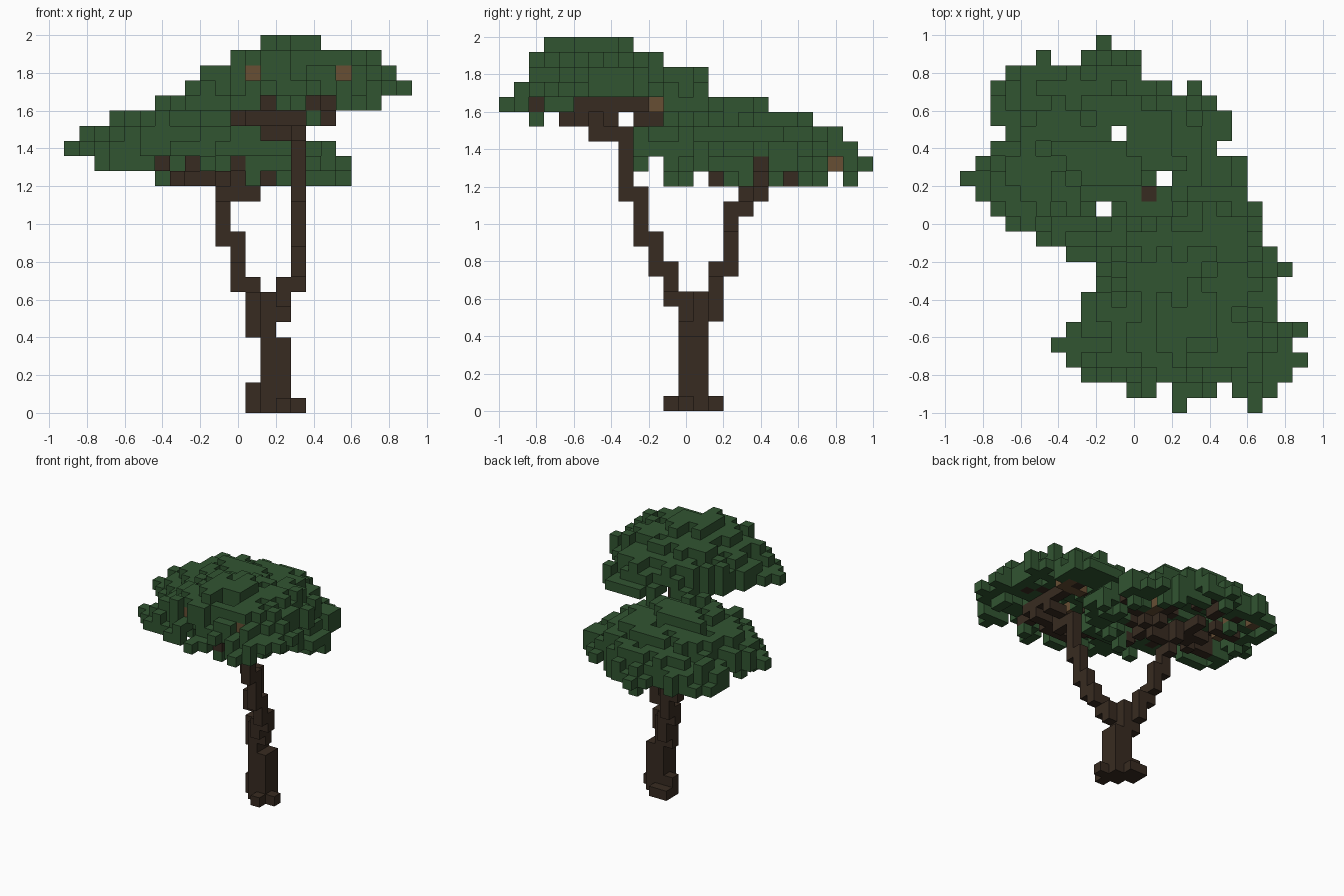
import bpy
import bmesh
import random
from mathutils import Vector

if "Cube" in bpy.data.objects:
    bpy.data.objects.remove(bpy.data.objects["Cube"])

random.seed(5)
CELL = 0.08
ORIGIN = Vector((-0.92, -1.0, 0.0))


def material(name, rgb):
    m = bpy.data.materials.new(name)
    m.diffuse_color = (*rgb, 1)
    m.use_nodes = True
    m.node_tree.nodes["Principled BSDF"].inputs["Base Color"].default_value = m.diffuse_color
    return m


LEAF = material("leaf green", (0.031, 0.090, 0.031))
BARK = material("dark bark", (0.039, 0.024, 0.015))
TWIG = material("light bark", (0.135, 0.077, 0.034))


def block(i, j, k):
    """Inclusive (start, end) cell ranges."""
    return {(a, b, c) for a in range(i[0], i[1] + 1)
            for b in range(j[0], j[1] + 1) for c in range(k[0], k[1] + 1)}


def path(*pts):
    """Cells along a stepped line through the given cells."""
    out = set()
    for p, q in zip(pts, pts[1:]):
        n = max(1, max(abs(b - a) for a, b in zip(p, q)))
        for s in range(n + 1):
            out.add(tuple(round(a + (b - a) * s / n) for a, b in zip(p, q)))
    return out


# Trunk with root flare and fork
trunk = (block((13, 14), (12, 13), (0, 4)) | block((13, 13), (12, 13), (5, 7))
         | block((12, 12), (13, 13), (5, 7)) | block((12, 12), (14, 14), (6, 7))
         | block((14, 14), (12, 12), (6, 7))
         | {(12, 13, 0), (12, 14, 0), (13, 14, 0), (14, 11, 0), (15, 12, 0),
            (12, 13, 1), (14, 11, 7)})

# Front limb and its spreading branches
front_limb = (path((14, 11, 7), (14, 11, 8), (15, 11, 8), (15, 11, 9), (15, 10, 9),
                   (15, 10, 11), (15, 9, 11), (15, 9, 14), (15, 8, 14), (15, 8, 18), (15, 6, 18))
              | path((15, 7, 18), (13, 7, 18))
              | path((13, 7, 19), (11, 6, 19), (11, 5, 20), (9, 5, 20))
              | path((15, 6, 19), (15, 4, 19), (16, 3, 20), (16, 2, 20))
              | path((16, 5, 19), (17, 5, 19), (17, 5, 20), (17, 4, 20))
              | path((16, 7, 19), (17, 7, 19), (17, 6, 20), (17, 9, 20))
              | path((13, 7, 19), (13, 8, 20), (13, 9, 19), (13, 10, 19), (12, 10, 20))
              | path((14, 4, 19), (12, 4, 19), (11, 3, 20)))

# Back limb and its spreading branches
back_limb = (path((12, 14, 7), (12, 14, 8), (11, 14, 8), (11, 14, 9), (11, 15, 9),
                  (11, 15, 11), (10, 15, 11), (10, 15, 13), (10, 16, 13), (10, 17, 14))
             | path((10, 16, 14), (12, 16, 14))
             | path((10, 17, 15), (7, 17, 15), (6, 18, 16), (4, 18, 16))
             | path((12, 16, 15), (13, 16, 15), (14, 16, 16), (16, 17, 16))
             | path((9, 17, 15), (9, 19, 15), (8, 20, 16), (8, 21, 16))
             | path((9, 16, 15), (7, 15, 15), (6, 14, 16), (4, 14, 16))
             | path((11, 16, 15), (12, 14, 15), (13, 14, 16), (14, 13, 17))
             | path((12, 16, 15), (12, 17, 15), (12, 19, 16), (13, 20, 16)))
wood = trunk | front_limb | back_limb

# Leaf footprints, one entry per row: spans of cells across
FRONT_ROWS = [(14, 15, 19, 20), (11, 13, 14, 17, 18, 21), (8, 22), (7, 23), (6, 22), (7, 23),
              (8, 21), (8, 21), (9, 21), (9, 22), (10, 21), (11, 20), (12, 20), (14, 20), (15, 19)]
BACK_ROWS = [(10, 15), (7, 15), (5, 15), (3, 17), (2, 18), (1, 19), (0, 19), (1, 19), (2, 17),
             (3, 18), (2, 18), (2, 17), (2, 14, 15, 16), (3, 12), (5, 6, 8, 12), (9, 10)]
HOLES = {(9, 13), (13, 15), (10, 18)}


def canopy(rows, first, centre, tiers):
    """Ragged hollow dome: tiers are (level, half width, half depth, i range, j range)."""
    cells = set()
    base = tiers[0][0]
    for j, spans in enumerate(rows, first):
        for a, b in zip(spans[::2], spans[1::2]):
            for i in range(a, b):
                if (i, j) in HOLES:
                    continue
                ok = [t[0] for t in tiers if t[3] <= i <= t[4] and t[5] <= j <= t[6]]
                top = min(ok, default=base)
                for level, w, d, *_ in tiers:
                    r = ((i - centre[0]) / w) ** 2 + ((j - centre[1]) / d) ** 2
                    if r <= random.uniform(0.75, 1.0) and level in ok:
                        top = max(top, level)
                # scattered bumps and dents
                u = random.random()
                if u < 0.22 and top + 1 in ok:
                    top += 1
                elif u > 0.8 and top - 1 in ok:
                    top -= 1
                drop = 2 if random.random() < 0.4 else 1
                cells |= {(i, j, k) for k in range(top - drop, top + 1) if k in ok or k == top}
    return cells


front_leaves = canopy(FRONT_ROWS, 0, (14.75, 6.25), [
    (20, 30, 30, 6, 20, 0, 14), (21, 7.8, 7.4, 8, 22, 1, 14), (22, 6.6, 6.2, 9, 21, 2, 13),
    (23, 5.0, 4.5, 10, 20, 2, 10), (24, 1.7, 2.6, 13, 16, 3, 9)])
back_leaves = canopy(BACK_ROWS, 9, (9, 16), [
    (16, 30, 30, 2, 18, 11, 24), (17, 9.3, 7.6, 0, 17, 9, 23), (18, 7.9, 6.6, 1, 15, 9, 22),
    (19, 6.0, 5.0, 3, 14, 10, 21), (20, 2.8, 1.6, 6, 13, 11, 17)])

# Openings at the rim where the twigs show
for j, inner in ((2, 16), (5, 17), (6, 17), (8, 17), (9, 17), (10, 18)):
    for c in [c for c in front_leaves if c[1] == j and c[2] == 20 and c[0] > inner]:
        front_leaves.remove(c)
        front_leaves.add((c[0], j, 21))
front_leaves -= block((16, 17), (0, 1), (20, 20)) | block((17, 17), (2, 3), (20, 20))
front_leaves |= block((16, 17), (1, 3), (21, 21)) & {(16, 1, 21), (17, 2, 21), (17, 3, 21)}
front_leaves -= block((12, 12), (0, 2), (22, 24)) | block((18, 18), (0, 2), (22, 24))

# Hanging leaf tufts and stray cubes
front_leaves |= {(16, 2, 19), (11, 2, 23), (12, 3, 22), (12, 3, 23), (18, 3, 22), (18, 3, 23),
                 (14, 3, 23), (14, 3, 24), (16, 13, 21), (16, 13, 22)}
back_leaves |= {(6, 20, 15), (16, 15, 15), (17, 15, 15), (18, 16, 15), (16, 18, 15), (9, 9, 16),
                (16, 16, 15), (9, 23, 15), (12, 11, 15), (14, 12, 15), (13, 21, 15), (14, 20, 15),
                (10, 9, 17), (11, 9, 18), (12, 10, 19), (11, 10, 19), (1, 16, 18),
                (12, 11, 16), (13, 11, 16)}
front_leaves -= wood
back_leaves -= wood | front_leaves

# Bare twigs showing through the leaves
light = {(12, 3, 22), (18, 3, 22), (18, 10, 20), (17, 10, 20), (16, 10, 20),
         (13, 17, 16), (13, 18, 16), (6, 20, 16)}
dark = set()
for leaves in (front_leaves, back_leaves):
    for c in sorted(leaves):
        if (c[0], c[1], c[2] + 1) in leaves and (c[0], c[1], c[2] - 1) not in leaves:
            u = random.random()
            inner = c[2] > 15 and all((c[0] + dx, c[1] + dy, c[2]) in leaves or
                                      (c[0] + dx, c[1] + dy, c[2] + 1) in leaves
                                      for dx, dy in ((1, 0), (-1, 0), (0, 1), (0, -1)))
            if inner and u < 0.05:
                light.add(c)
            elif inner and u < 0.25:
                dark.add(c)
for i, group in ((8, light), (6, dark), (11, dark)):
    column = [c for c in back_leaves if c[0] == i and c[2] == 16]
    if column:
        group.add(min(column, key=lambda c: c[1]))
dark.add(max((c for c in back_leaves if c[:2] == (12, 14)), key=lambda c: c[2]))
light -= wood
dark -= light
front_leaves -= light | dark
back_leaves -= light | dark
solid = wood | front_leaves | back_leaves | light | dark

SIDES = [Vector(d) for d in ((1, 0, 0), (-1, 0, 0), (0, 1, 0), (0, -1, 0), (0, 0, 1), (0, 0, -1))]


def build(name, cells, mat):
    """Mesh of the exposed cube faces."""
    bm = bmesh.new()
    for c in sorted(cells):
        mid = Vector(c) + Vector((0.5, 0.5, 0.5))
        for n in SIDES:
            if tuple(int(v) for v in Vector(c) + n) in solid:
                continue
            u = Vector((n.y, n.z, n.x))
            v = n.cross(u)
            bm.faces.new([bm.verts.new(ORIGIN + CELL * (mid + (n + u * a + v * b) / 2))
                          for a, b in ((-1, -1), (1, -1), (1, 1), (-1, 1))])
    bmesh.ops.remove_doubles(bm, verts=bm.verts, dist=0.001)
    me = bpy.data.meshes.new(name)
    bm.to_mesh(me)
    bm.free()
    me.materials.append(mat)
    bpy.context.collection.objects.link(bpy.data.objects.new(name, me))


build("trunk", trunk, BARK)
build("front_limb", front_limb - trunk, BARK)
build("back_limb", back_limb - trunk - front_limb, BARK)
build("front_canopy", front_leaves, LEAF)
build("back_canopy", back_leaves, LEAF)
build("dark_twigs", dark, BARK)
build("light_twigs", light, TWIG)
